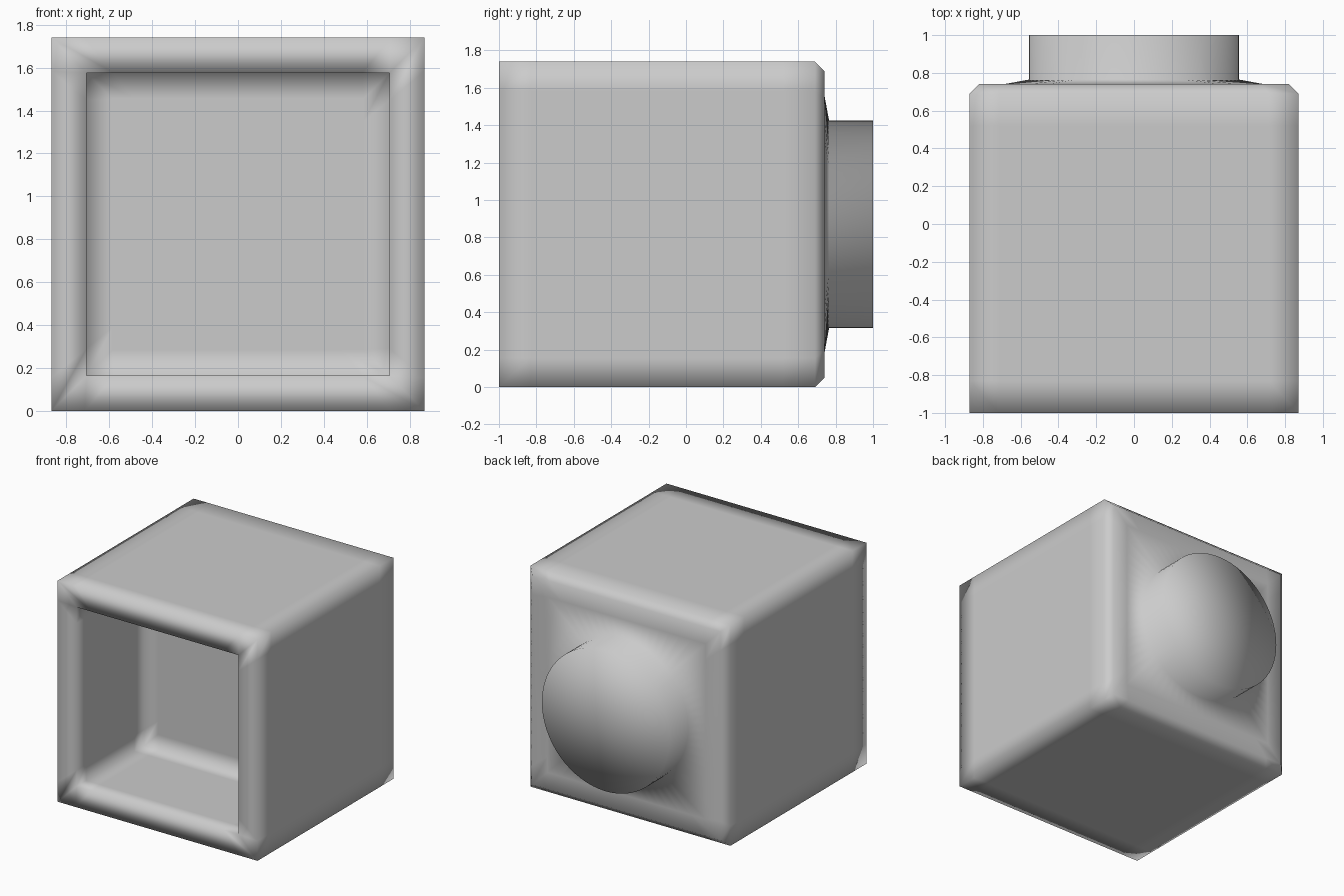
import bpy
import bmesh
from math import sin, cos, tau

cube = bpy.data.objects.get("Cube")
if cube:
    bpy.data.objects.remove(cube, do_unlink=True)

SEGMENTS = 64
CENTRE_Z = 0.87

grey = bpy.data.materials.new("plain_grey")
grey.use_nodes = True
colour = (0.6, 0.6, 0.6, 1)
grey.diffuse_color = colour
grey.node_tree.nodes["Principled BSDF"].inputs["Base Color"].default_value = colour

bm = bmesh.new()


def ring(half, y, is_round=False):
    """Square or round loop of vertices around the y axis."""
    verts = []
    for i in range(SEGMENTS):
        c, s = cos(tau * i / SEGMENTS), sin(tau * i / SEGMENTS)
        r = half if is_round else half / max(abs(c), abs(s))
        verts.append(bm.verts.new((r * c, y, CENTRE_Z + r * s)))
    return verts


def bridge(a, b):
    for i in range(SEGMENTS):
        j = (i + 1) % SEGMENTS
        bm.faces.new((a[i], a[j], b[j], b[i]))


def fan(loop, y):
    tip = bm.verts.new((0, y, CENTRE_Z))
    for i in range(SEGMENTS):
        bm.faces.new((loop[i], loop[(i + 1) % SEGMENTS], tip))


# Front cavity, from its back wall out to the opening
cavity = [(0.585, -0.16), (0.705, -0.16), (0.705, -0.28), (0.705, -0.88), (0.705, -1)]
# Outer shell with a chamfered back
shell = [(0.87, -1), (0.87, -0.83), (0.87, 0.52), (0.87, 0.69), (0.82, 0.74), (0.69, 0.74)]
# Round rear boss on a shallow flare
boss = [(0.555, 0.765), (0.555, 1)]

loops = [ring(h, y) for h, y in cavity + shell]
loops += [ring(r, y, True) for r, y in boss]
for a, b in zip(loops, loops[1:]):
    bridge(a, b)
fan(loops[0], cavity[0][1])
fan(loops[-1], boss[-1][1])

bmesh.ops.recalc_face_normals(bm, faces=bm.faces)
for face in bm.faces:
    face.smooth = True

mesh = bpy.data.meshes.new("hollow_housing")
bm.to_mesh(mesh)
bm.free()
mesh.materials.append(grey)
housing = bpy.data.objects.new("hollow_housing", mesh)
bpy.context.collection.objects.link(housing)
